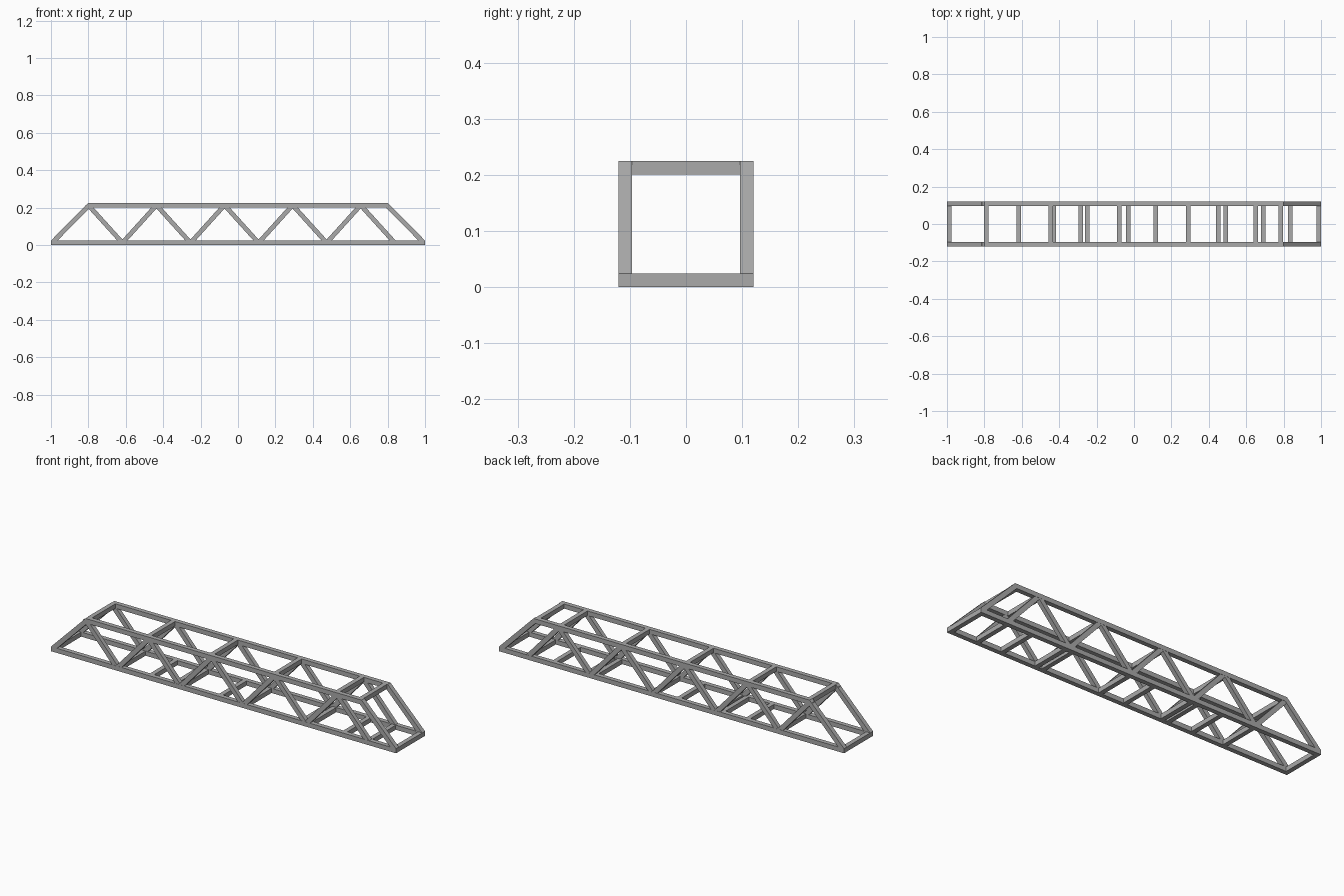
import bpy
import bmesh

cube = bpy.data.objects.get("Cube")
if cube:
    bpy.data.objects.remove(cube, do_unlink=True)

T = 0.024                 # bar thickness
W = 0.12                  # half width of the truss
H = 0.225                 # overall height
LOW, HIGH = T / 2, H - T / 2

steel = bpy.data.materials.new("steel grey")
steel.use_nodes = True
grey = (0.4, 0.4, 0.4, 1)
steel.diffuse_color = grey
steel.node_tree.nodes["Principled BSDF"].inputs["Base Color"].default_value = grey


def prism(name, profile, y0, y1):
    """Extrude an (x, z) outline from y0 to y1."""
    bm = bmesh.new()
    face = bm.faces.new([bm.verts.new((x, y0, z)) for x, z in profile])
    grown = bmesh.ops.extrude_face_region(bm, geom=[face])
    verts = [g for g in grown["geom"] if isinstance(g, bmesh.types.BMVert)]
    bmesh.ops.translate(bm, verts=verts, vec=(0, y1 - y0, 0))
    bmesh.ops.recalc_face_normals(bm, faces=bm.faces)
    mesh = bpy.data.meshes.new(name)
    bm.to_mesh(mesh)
    bm.free()
    mesh.materials.append(steel)
    obj = bpy.data.objects.new(name, mesh)
    bpy.context.collection.objects.link(obj)


def box(name, x0, x1, z0, z1, y0, y1):
    prism(name, [(x0, z0), (x1, z0), (x1, z1), (x0, z1)], y0, y1)


def crossbar(name, x, z):
    box(name, x - T / 2, x + T / 2, z - T / 2, z + T / 2, T - W, W - T)


# Zigzag nodes, alternating between the top and bottom chords
nodes = [-0.8 + 0.182 * i for i in range(10)]
slant = T * 0.68          # half of a diagonal's horizontal cut

for side, y0 in (("right", -W), ("left", W - T)):
    y1 = y0 + T
    # Chords
    box(side + "_bottom_chord", -1, 1, 0, T, y0, y1)
    prism(side + "_top_chord",
          [(-0.8, H), (0.8, H), (0.812, H - T), (-0.812, H - T)], y0, y1)
    # Sloping end posts
    for end, s in (("front", 1), ("rear", -1)):
        prism(f"{side}_{end}_end_post",
              [(s, T), (s * 0.8, H), (s * 0.79, H - T), (s * 0.965, T)], y0, y1)
    # Diagonals, cut level where they meet the chords and slightly inset
    e = 0.0008
    for i, (a, b) in enumerate(zip(nodes, nodes[1:])):
        za, zb = (HIGH, LOW) if i % 2 == 0 else (LOW, HIGH)
        prism(f"{side}_diagonal_{i + 1}",
              [(a - slant, za), (a + slant, za), (b + slant, zb), (b - slant, zb)],
              y0 + e, y1 - e)

# Crossbars joining the two sides
for i, x in enumerate((-0.79, -0.444, -0.08, 0.29, 0.65, 0.785)):
    crossbar(f"top_crossbar_{i + 1}", x, HIGH)
for i, x in enumerate((-0.988, -0.615, -0.43, -0.285, -0.25, -0.03, 0.115,
                       0.45, 0.49, 0.69, 0.835, 0.988)):
    crossbar(f"bottom_crossbar_{i + 1}", x, LOW)
